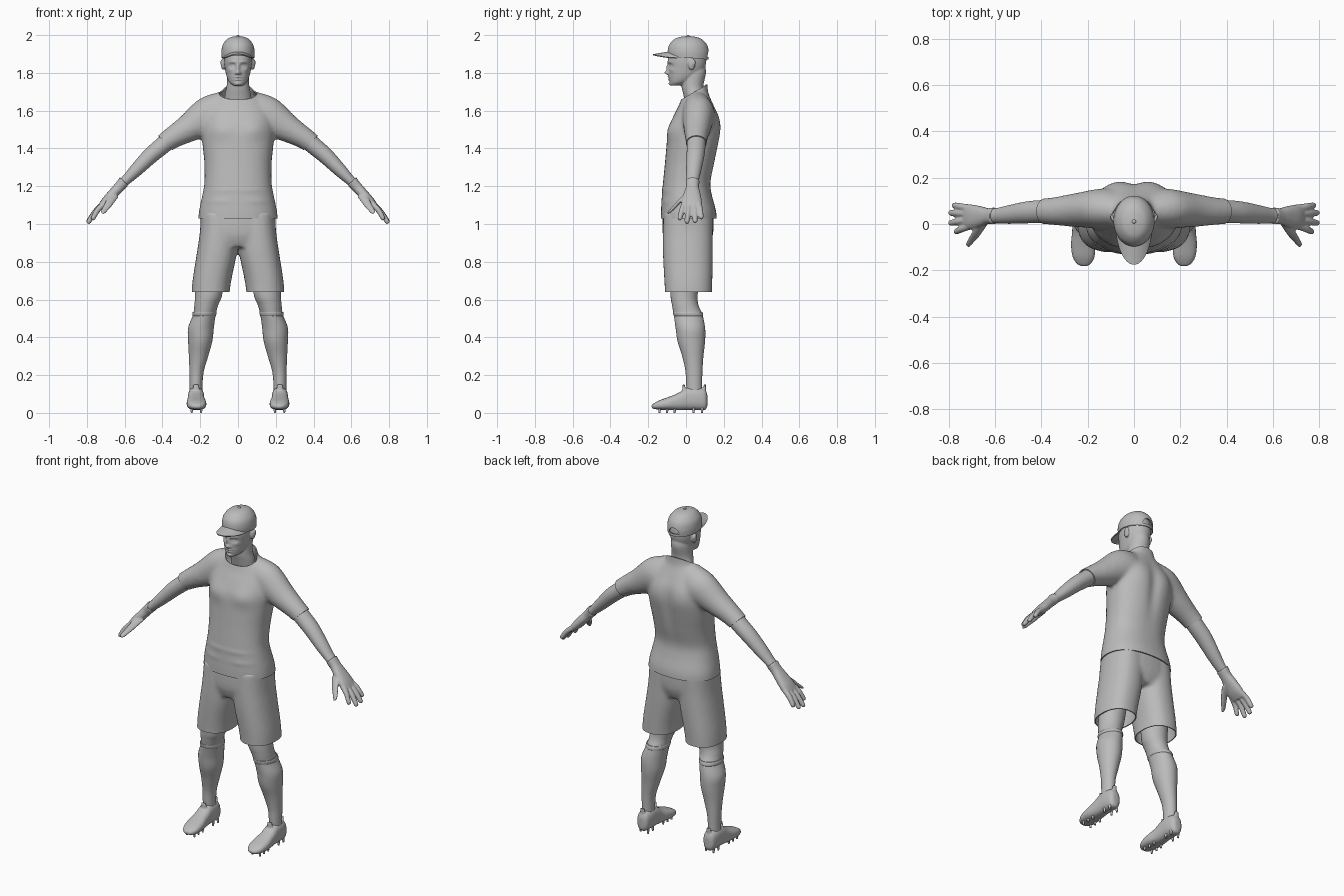
import bpy, bmesh, math
from mathutils import Vector, Matrix

cube = bpy.data.objects.get("Cube")
if cube:
    bpy.data.objects.remove(cube, do_unlink=True)

grey = bpy.data.materials.new("plain grey")
grey.use_nodes = True
colour = (0.5, 0.5, 0.5, 1)
grey.diffuse_color = colour
grey.node_tree.nodes["Principled BSDF"].inputs["Base Color"].default_value = colour

X, Y, Z = Vector((1, 0, 0)), Vector((0, 1, 0)), Vector((0, 0, 1))
ACROSS = Vector((0.7, 0, 0.71))      # thickness direction of the lowered arm
ALONG = Vector((0.71, 0, -0.7))      # shoulder to fingertip


def smooth_keys(keys, steps):
    """Catmull-Rom interpolation of (x, y, z, radius, radius) keys."""
    pts = [Vector(k) for k in keys]
    out = []
    for i in range(len(pts) - 1):
        a, b, c, d = pts[max(i - 1, 0)], pts[i], pts[i + 1], pts[min(i + 2, len(pts) - 1)]
        for s in range(steps):
            t = s / steps
            out.append(b + (c - a) * (t / 2) + (a * 2 - b * 5 + c * 4 - d) * (t * t / 2)
                       + (b * 3 - a - c * 3 + d) * (t ** 3 / 2))
    return out + [pts[-1]]


def loft(bm, keys, u=X, v=Y, side=1, power=2, sides=32, steps=4):
    """Closed tube of superellipse rings, optionally mirrored in x."""
    rings = []
    for k in smooth_keys(keys, steps):
        ring = []
        for i in range(sides):
            c, s = math.cos(math.tau * i / sides), math.sin(math.tau * i / sides)
            p = (Vector(k[:3]) + u * (k[3] * math.copysign(abs(c) ** (2 / power), c))
                 + v * (k[4] * math.copysign(abs(s) ** (2 / power), s)))
            p.x *= side
            ring.append(bm.verts.new(p))
        rings.append(ring)
    faces = [bm.faces.new(rings[0]), bm.faces.new(rings[-1])]
    for lo, hi in zip(rings, rings[1:]):
        for i in range(sides):
            j = (i + 1) % sides
            faces.append(bm.faces.new((lo[i], lo[j], hi[j], hi[i])))
    bmesh.ops.recalc_face_normals(bm, faces=faces)


def ball(bm, centre, radii):
    matrix = Matrix.Translation(centre) @ Matrix.Diagonal((*radii, 1))
    bmesh.ops.create_uvsphere(bm, u_segments=20, v_segments=12, radius=1, matrix=matrix)


def bake(obj):
    deps = bpy.context.evaluated_depsgraph_get()
    mesh = bpy.data.meshes.new_from_object(obj.evaluated_get(deps))
    obj.modifiers.clear()
    obj.data = mesh
    finish(obj)


def finish(obj):
    obj.data.materials.clear()
    obj.data.materials.append(grey)
    obj.data.shade_smooth()
    obj.data.set_sharp_from_angle(angle=math.radians(50))


def build(name, bm, voxel=0, relax=4):
    """Make the object; a voxel size melts overlapping pieces together."""
    mesh = bpy.data.meshes.new(name)
    bm.to_mesh(mesh)
    bm.free()
    obj = bpy.data.objects.new(name, mesh)
    bpy.context.collection.objects.link(obj)
    finish(obj)
    if voxel:
        fuse = obj.modifiers.new("fuse", "REMESH")
        fuse.mode, fuse.voxel_size = "VOXEL", voxel
        soft = obj.modifiers.new("soften", "SMOOTH")
        soft.factor, soft.iterations = 0.5, relax
        bake(obj)
    return obj


def trim(obj, point, normal, test=lambda c: True):
    """Cut the tested region open along a plane."""
    bm = bmesh.new()
    bm.from_mesh(obj.data)
    point, normal = Vector(point), Vector(normal)
    faces = [f for f in bm.faces if test(f.calc_center_median())]
    geom = faces + list({e for f in faces for e in f.edges}) + list({v for f in faces for v in f.verts})
    bmesh.ops.bisect_plane(bm, geom=geom, plane_co=point, plane_no=normal)
    gone = [f for f in bm.faces if test(f.calc_center_median())
            and (f.calc_center_median() - point).dot(normal) > 0]
    bmesh.ops.delete(bm, geom=gone, context="FACES")
    bm.to_mesh(obj.data)
    bm.free()


def thicken(obj, amount):
    shell = obj.modifiers.new("cloth", "SOLIDIFY")
    shell.thickness, shell.offset = amount, -1
    bake(obj)


def sculpt(obj, bumps, facing, start):
    """Raise or sink soft symmetrical spots (x, z, width, height, amount)."""
    for v in obj.data.vertices:
        if v.co.y * facing > start:
            x, z = abs(v.co.x), v.co.z
            v.co.y += facing * sum(h * math.exp(-((x - bx) / w) ** 2 - ((z - bz) / t) ** 2)
                                   for bx, bz, w, t, h in bumps)


# Shirt: torso and sleeves melted together, then opened at hem, cuffs and collar
bm = bmesh.new()
loft(bm, [(0, .015, .98, .212, .148), (0, .014, 1.06, .208, .147), (0, .005, 1.15, .19, .133),
          (0, .004, 1.22, .178, .126), (0, .02, 1.32, .178, .132), (0, .035, 1.42, .188, .138),
          (0, .044, 1.5, .192, .138), (0, .053, 1.57, .18, .12), (0, .055, 1.63, .15, .092),
          (0, .052, 1.68, .105, .072), (0, .05, 1.71, .082, .066), (0, .05, 1.78, .07, .062)], power=2.3)
for side in (1, -1):
    loft(bm, [(.04, .058, 1.635, .09, .065), (.13, .066, 1.585, .108, .085), (.25, .06, 1.51, .08, .073),
              (.33, .056, 1.465, .063, .062), (.385, .055, 1.43, .055, .056), (.43, .055, 1.39, .053, .055)],
         ACROSS, Y, side)
shirt = build("shirt", bm, .011, 8)
sculpt(shirt, [(0, 1.45, .035, .14, -.012), (.09, 1.53, .06, .08, .008)], 1, .06)
sculpt(shirt, [(.09, 1.5, .06, .05, .01), (.06, 1.18, .08, .012, .003), (.1, 1.12, .06, .012, .003)], -1, 0)
trim(shirt, (0, 0, 1.03), -Z)
trim(shirt, (0, -.02, 1.662), (0, -.5, .86), lambda c: abs(c.x) < .14 and c.z > 1.55)
for side in (1, -1):
    trim(shirt, (side * .385, 0, 1.43), (side * ALONG.x, 0, ALONG.z), lambda c: c.x * side > .29)
thicken(shirt, .006)

# Shorts: two wide legs joined by the seat
bm = bmesh.new()
loft(bm, [(0, .008, .88, .12, .11), (0, .01, .95, .195, .134), (0, .012, 1.07, .195, .134)], power=2.4)
for side in (1, -1):
    loft(bm, [(.147, .013, .58, .1, .124), (.144, .013, .65, .101, .125), (.135, .012, .72, .103, .128),
              (.113, .01, .84, .106, .132), (.1, .01, .95, .103, .132), (.095, .012, 1.06, .1, .13)],
         side=side, power=2.3)
shorts = build("shorts", bm, .011, 6)
trim(shorts, (0, 0, .64), -Z)
thicken(shorts, .006)

for side, label in ((1, "left"), (-1, "right")):
    # Leg with a long sock
    bm = bmesh.new()
    loft(bm, [(.145, 0, .78, .08, .08), (.155, -.01, .63, .072, .072), (.168, -.004, .57, .063, .07),
              (.178, .011, .52, .06, .076), (.196, .023, .45, .068, .078), (.2, .028, .38, .064, .073),
              (.209, .036, .3, .051, .056), (.219, .042, .22, .038, .045), (.222, .043, .15, .034, .042),
              (.222, .045, .08, .034, .04)], side=side, steps=6)
    build(label + "_leg", bm)
    bm = bmesh.new()
    loft(bm, [(.177, .008, .535, .062, .077), (.178, .01, .528, .064, .079), (.179, .013, .515, .062, .078),
              (.18, .014, .51, .056, .07)], side=side)
    build(label + "_sock_band", bm)

    # Studded shoe with heel and tongue tabs
    bm = bmesh.new()
    loft(bm, [(.222, .113, .065, .016, .03), (.222, .1, .07, .034, .055), (.222, .06, .076, .042, .061),
              (.222, .01, .075, .043, .06), (.222, -.04, .06, .046, .046), (.22, -.09, .05, .052, .035),
              (.218, -.14, .042, .048, .025), (.217, -.17, .036, .032, .015), (.216, -.182, .034, .014, .007)],
         X, Z, side, 2.5)
    loft(bm, [(.222, .096, .1, .02, .009), (.222, .1, .15, .013, .006)], side=side)
    loft(bm, [(.222, -.01, .09, .024, .012), (.222, -.012, .152, .016, .006)], side=side)
    build(label + "_shoe", bm, .005, 3)
    bm = bmesh.new()
    for y in (-.14, -.1, -.06, .04, .085):
        for dx in (-.025, .025):
            bmesh.ops.create_cone(bm, cap_ends=True, segments=10, radius1=.005, radius2=.008, depth=.026,
                                  matrix=Matrix.Translation((side * .22 + dx, y, .013)))
    build(label + "_shoe_studs", bm)

    # Bare forearm
    bm = bmesh.new()
    loft(bm, [(.33, .055, 1.475, .048, .05), (.4, .054, 1.415, .046, .049), (.465, .05, 1.36, .043, .047),
              (.54, .041, 1.285, .035, .04), (.59, .036, 1.235, .027, .033), (.63, .035, 1.2, .024, .03)],
         ACROSS, Y, side)
    build(label + "_forearm", bm)

    # Glove: cuff, palm, four fingers and thumb
    bm = bmesh.new()
    loft(bm, [(.603, .035, 1.226, .031, .037), (.63, .034, 1.195, .028, .034), (.66, .032, 1.162, .027, .044),
              (.7, .03, 1.118, .025, .054), (.728, .03, 1.088, .017, .054)], ACROSS, Y, side, 2.3)
    fingers = [(-.01, (.767, -.032, 1.032)), (.017, (.79, .005, 1.013)),
               (.044, (.79, .048, 1.017)), (.069, (.775, .08, 1.037))]
    for y, tip in fingers:
        start, end = Vector((.712, y, 1.105)), Vector(tip)
        middle = (start + end) / 2 + ACROSS * .006
        loft(bm, [(*start, .016, .016), (*middle, .015, .0155), (*end, .013, .013),
                  (*(end + ALONG * .012), .006, .006)], ACROSS, Y, side, sides=16)
    loft(bm, [(.65, .01, 1.16, .022, .022), (.678, -.035, 1.118, .019, .02), (.7, -.066, 1.085, .015, .016),
              (.716, -.088, 1.064, .012, .013), (.722, -.095, 1.057, .006, .006)],
         ACROSS, Vector((.4, .8, .4)), side, sides=16)
    build(label + "_glove", bm, .005, 3)

# Head and neck, with the face raised and sunk from the front
bm = bmesh.new()
loft(bm, [(0, -.055, 1.733, .026, .028), (0, -.036, 1.75, .046, .05), (0, -.013, 1.78, .06, .078),
          (0, .002, 1.82, .069, .095), (0, .006, 1.87, .075, .102), (0, .01, 1.93, .07, .09),
          (0, .01, 1.97, .04, .05)], power=2.15)
loft(bm, [(0, .055, 1.6, .075, .05), (0, .045, 1.68, .07, .058), (0, .034, 1.73, .06, .058),
          (0, .04, 1.8, .057, .066), (0, .04, 1.84, .05, .06)])
for side in (1, -1):
    ball(bm, (side * .078, .03, 1.845), (.012, .019, .03))
    ball(bm, (side * .084, .037, 1.853), (.009, .014, .021))
head = build("head", bm, .0045, 4)
sculpt(head, [(0, 1.801, .011, .011, .02), (0, 1.825, .009, .02, .011), (.012, 1.797, .006, .007, .007),
              (.03, 1.838, .016, .011, -.012), (.03, 1.836, .009, .006, .007), (.028, 1.858, .02, .006, .004),
              (0, 1.778, .019, .005, .007), (0, 1.765, .017, .005, .007), (0, 1.7715, .022, .002, -.004),
              (0, 1.754, .015, .005, -.003), (0, 1.743, .015, .01, .008), (.045, 1.815, .014, .012, .004)],
       -1, .035)

# Cap crown, opened below, with an arched gap at the back
bm = bmesh.new()
loft(bm, [(0, .014, 1.84, .082, .1), (0, .014, 1.88, .087, .107), (0, .012, 1.915, .088, .109),
          (0, .011, 1.95, .08, .099), (0, .011, 1.978, .058, .073), (0, .011, 1.99, .034, .043),
          (0, .011, 1.995, .006, .007)], sides=48, steps=6)
cap = build("cap_crown", bm)
trim(cap, (0, .12, 1.87), (0, -.09, -1))
thicken(cap, .006)
bm = bmesh.new()
bmesh.ops.create_cone(bm, cap_ends=True, segments=32, radius1=.032, radius2=.032, depth=.09,
                      matrix=Matrix.Translation((0, .12, 1.888)) @ Matrix.Rotation(math.pi / 2, 4, "X"))
cutter = build("cap_gap_cutter", bm)
cutter.hide_render = True
gap = cap.modifiers.new("gap", "BOOLEAN")
gap.operation, gap.object = "DIFFERENCE", cutter
bake(cap)
bpy.data.objects.remove(cutter, do_unlink=True)

# Cap strap, button and curved brim
bm = bmesh.new()
bands = []
for i in range(13):
    a = math.radians(-30 + 5 * i)
    x, y = .086 * math.sin(a), .014 + .106 * math.cos(a)
    bands.append((bm.verts.new((x, y, 1.87)), bm.verts.new((x, y, 1.885))))
for p, q in zip(bands, bands[1:]):
    bm.faces.new((p[0], p[1], q[1], q[0]))
thicken(build("cap_strap", bm), .004)
bm = bmesh.new()
ball(bm, (0, .011, 1.995), (.009, .009, .005))
build("cap_button", bm)
bm = bmesh.new()
rows = []
for i in range(25):
    a = math.radians(-84 + 7 * i)
    row = []
    for j in range(7):
        t = j / 6
        row.append(bm.verts.new(((.084 - .003 * t) * math.sin(a), .012 - (.102 + .086 * t) * math.cos(a),
                                 1.913 - .032 * math.sin(a) ** 2 - .014 * t * math.cos(a))))
    rows.append(row)
for p, q in zip(rows, rows[1:]):
    for j in range(6):
        bm.faces.new((p[j], p[j + 1], q[j + 1], q[j]))
thicken(build("cap_brim", bm), .006)
